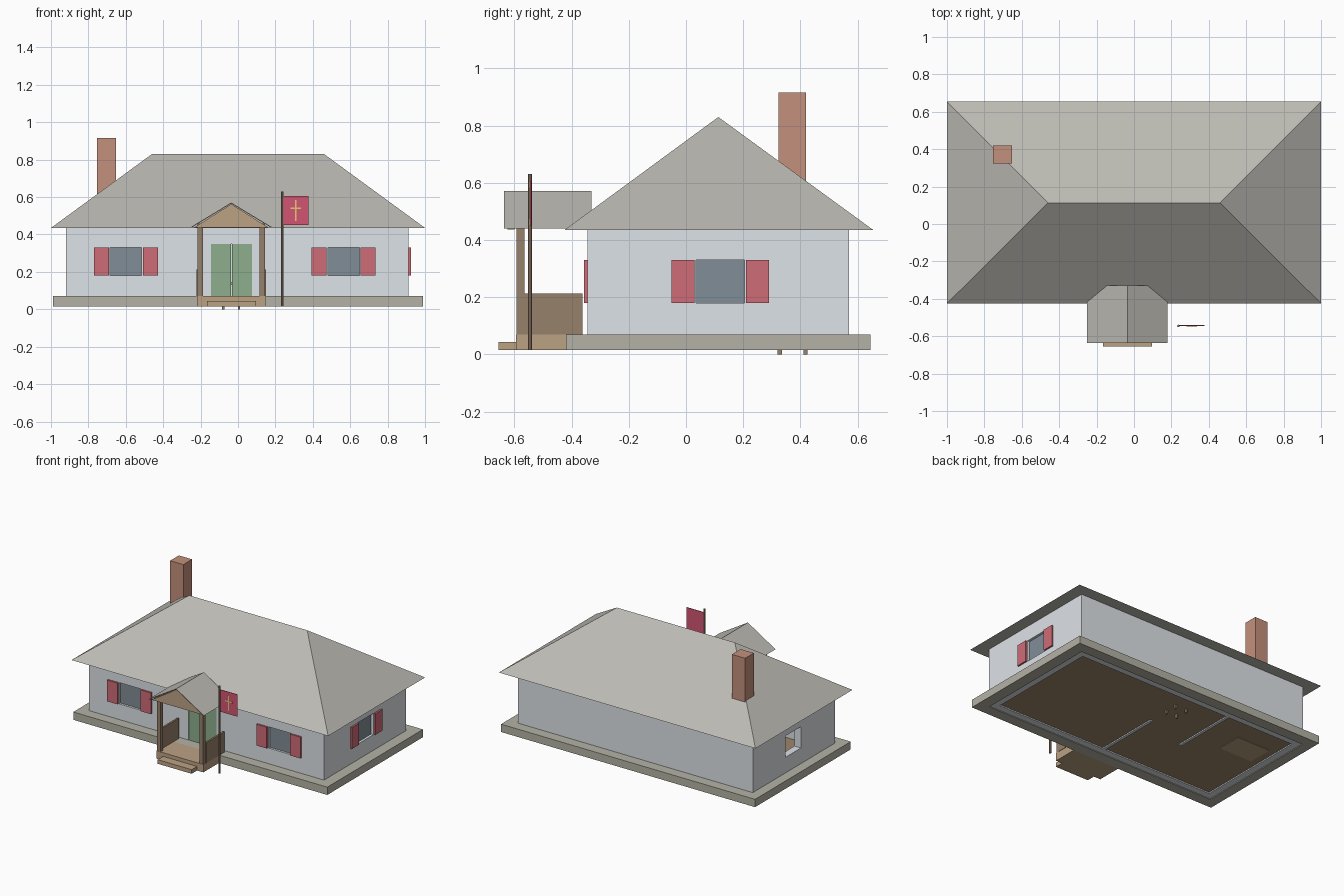
import bpy, bmesh

if "Cube" in bpy.data.objects:
    bpy.data.objects.remove(bpy.data.objects["Cube"])

PALETTE = {
    "roof": (0.50, 0.49, 0.45), "plinth": (0.46, 0.45, 0.38), "wall": (0.73, 0.77, 0.81),
    "brick": (0.55, 0.28, 0.20), "shutter": (0.62, 0.15, 0.18), "glass": (0.22, 0.27, 0.31),
    "door": (0.27, 0.43, 0.27), "wood": (0.50, 0.36, 0.23), "dark_wood": (0.31, 0.22, 0.15),
    "flag": (0.65, 0.09, 0.17), "gold": (0.80, 0.58, 0.18), "floor": (0.34, 0.24, 0.15),
    "linen": (0.75, 0.62, 0.40),
}
MATS = {}
for key, rgb in PALETTE.items():
    MATS[key] = bpy.data.materials.new(key)
    MATS[key].diffuse_color = (*rgb, 1)


def mesh(name, verts, faces, mat=None):
    me = bpy.data.meshes.new(name)
    me.from_pydata(verts, [], faces)
    bm = bmesh.new()
    bm.from_mesh(me)
    bmesh.ops.recalc_face_normals(bm, faces=bm.faces)
    bm.to_mesh(me)
    bm.free()
    ob = bpy.data.objects.new(name, me)
    bpy.context.collection.objects.link(ob)
    if mat:
        me.materials.append(MATS[mat])
    return ob


def prism(name, profile, y0, y1, mat):
    """Extrude an (x, z) profile along y."""
    n = len(profile)
    verts = [(x, y, z) for y in (y0, y1) for x, z in profile]
    faces = [tuple(range(n)), tuple(range(n, 2 * n))]
    faces += [(i, (i + 1) % n, n + (i + 1) % n, n + i) for i in range(n)]
    return mesh(name, verts, faces, mat)


def box(name, x, y, z, mat=None):
    return prism(name, [(x[0], z[0]), (x[1], z[0]), (x[1], z[1]), (x[0], z[1])], *y, mat)


def cut(target, x, y, z):
    """Remove a box-shaped hole from target."""
    cutter = box("cutter", x, y, z)
    cutter.hide_render = True
    mod = target.modifiers.new("hole", "BOOLEAN")
    mod.operation, mod.solver, mod.object = "DIFFERENCE", "EXACT", cutter
    bpy.context.view_layer.objects.active = target
    bpy.ops.object.modifier_apply(modifier=mod.name)
    bpy.data.objects.remove(cutter)


WX, WY, SILL = (-0.92, 0.912), (-0.345, 0.57), (0.18, 0.33)

# Plinth frame and hollow walls
plinth = box("plinth", (-0.99, 0.99), (-0.42, 0.645), (0.015, 0.07), "plinth")
cut(plinth, (-0.918, 0.91), (-0.343, 0.568), (-0.1, 0.2))
walls = box("walls", WX, WY, (0.02, 0.435), "wall")
cut(walls, (WX[0] + 0.05, WX[1] - 0.05), (WY[0] + 0.05, WY[1] - 0.05), (-0.1, 0.6))

# Front windows with shutters
for side, x0 in (("left", -0.685), ("right", 0.48)):
    x1 = x0 + 0.17
    cut(walls, (x0, x1), (-0.4, -0.25), SILL)
    box(f"{side}_window_glass", (x0, x1), (-0.33, -0.32), SILL, "glass")
    for i, a in enumerate((x0 - 0.086, x1 + 0.006)):
        box(f"{side}_shutter_{i}", (a, a + 0.08), (-0.357, -0.345), SILL, "shutter")

# Right side window with shutters, open window on the left side
cut(walls, (0.8, 1.0), (0.035, 0.205), SILL)
cut(walls, (-1.0, -0.8), (0.035, 0.205), SILL)
box("side_window_glass", (0.885, 0.895), (0.035, 0.205), SILL, "glass")
for i, a in enumerate((-0.05, 0.21)):
    box(f"side_shutter_{i}", (0.912, 0.924), (a, a + 0.08), SILL, "shutter")

# Double door
cut(walls, (-0.145, 0.075), (-0.4, -0.25), (0.06, 0.35))
for i, a in enumerate((-0.145, -0.033)):
    box(f"door_leaf_{i}", (a, a + 0.108), (-0.34, -0.32), (0.03, 0.35), "door")

# Hipped roof
E, H = 0.435, 0.83
mesh("main_roof",
     [(-1, -0.425, E), (1, -0.425, E), (1, 0.655, E), (-1, 0.655, E),
      (-0.46, 0.113, H), (0.46, 0.113, H)],
     [(0, 1, 5, 4), (1, 2, 5), (2, 3, 4, 5), (3, 0, 4), (0, 3, 2, 1)], "roof")

# Chimney with hearth inside
box("chimney", (-0.755, -0.652), (0.323, 0.42), (0.03, 0.915), "brick")
box("hearth", (-0.82, -0.56), (0.18, 0.36), (0.025, 0.045), "wood")

# Floor and inner partitions
box("floor", (-0.87, 0.862), (-0.295, 0.52), (0.028, 0.036), "floor")
box("hall_partition", (-0.01, 0.01), (-0.295, 0.17), (0.02, 0.43), "wall")
box("back_partition", (-0.35, -0.33), (0.05, 0.52), (0.02, 0.43), "wall")

# Simple furniture: table, bench legs reaching the ground, bed
box("table_top", (-0.1, 0.025), (0.3, 0.45), (0.13, 0.145), "wood")
for i, x in enumerate((-0.085, 0.0)):
    for j, y in enumerate((0.32, 0.41)):
        box(f"table_leg_{i}_{j}", (x, x + 0.012), (y, y + 0.015), (0.0, 0.13), "dark_wood")
box("bed", (0.5, 0.8), (0.3, 0.48), (0.036, 0.12), "linen")
box("rug", (0.2, 0.4), (0.27, 0.42), (0.036, 0.04), "shutter")

# Porch deck, step, posts and side rails
C = -0.036
box("porch_deck", (-0.22, 0.146), (-0.595, -0.42), (0.015, 0.07), "wood")
box("porch_step", (-0.167, 0.097), (-0.655, -0.595), (0.015, 0.044), "wood")
for side, s in (("left", -1), ("right", 1)):
    px = sorted((C + s * 0.152, C + s * 0.18))
    rx = sorted((C + s * 0.172, C + s * 0.185))
    box(f"{side}_porch_post", px, (-0.593, -0.565), (0.07, 0.46), "dark_wood")
    box(f"{side}_porch_rail", rx, (-0.565, -0.362), (0.07, 0.213), "dark_wood")

# Porch roof sheet and front gable
t = 0.006
prism("porch_roof", [(C - 0.216, 0.44), (C, 0.571), (C + 0.216, 0.44),
                     (C + 0.207, 0.44), (C, 0.571 - t), (C - 0.207, 0.44)],
      -0.637, -0.33, "roof")
prism("porch_gable", [(C - 0.2, 0.436), (C + 0.2, 0.436), (C, 0.563)], -0.625, -0.6, "wood")

# Flagpole with flag and emblem
bpy.ops.mesh.primitive_cylinder_add(vertices=8, radius=0.007, depth=0.615,
                                    location=(0.237, -0.545, 0.3225))
pole = bpy.context.object
pole.name = "flagpole"
pole.data.materials.append(MATS["dark_wood"])
box("flag", (0.24, 0.376), (-0.545, -0.541), (0.45, 0.605), "flag")
box("emblem_upright", (0.305, 0.313), (-0.547, -0.545), (0.473, 0.583), "gold")
box("emblem_bar", (0.281, 0.338), (-0.547, -0.545), (0.535, 0.544), "gold")

for m in bpy.data.materials:
    if m.users and not m.is_grease_pencil:
        m.use_nodes = True
        m.node_tree.nodes["Principled BSDF"].inputs["Base Color"].default_value = m.diffuse_color
